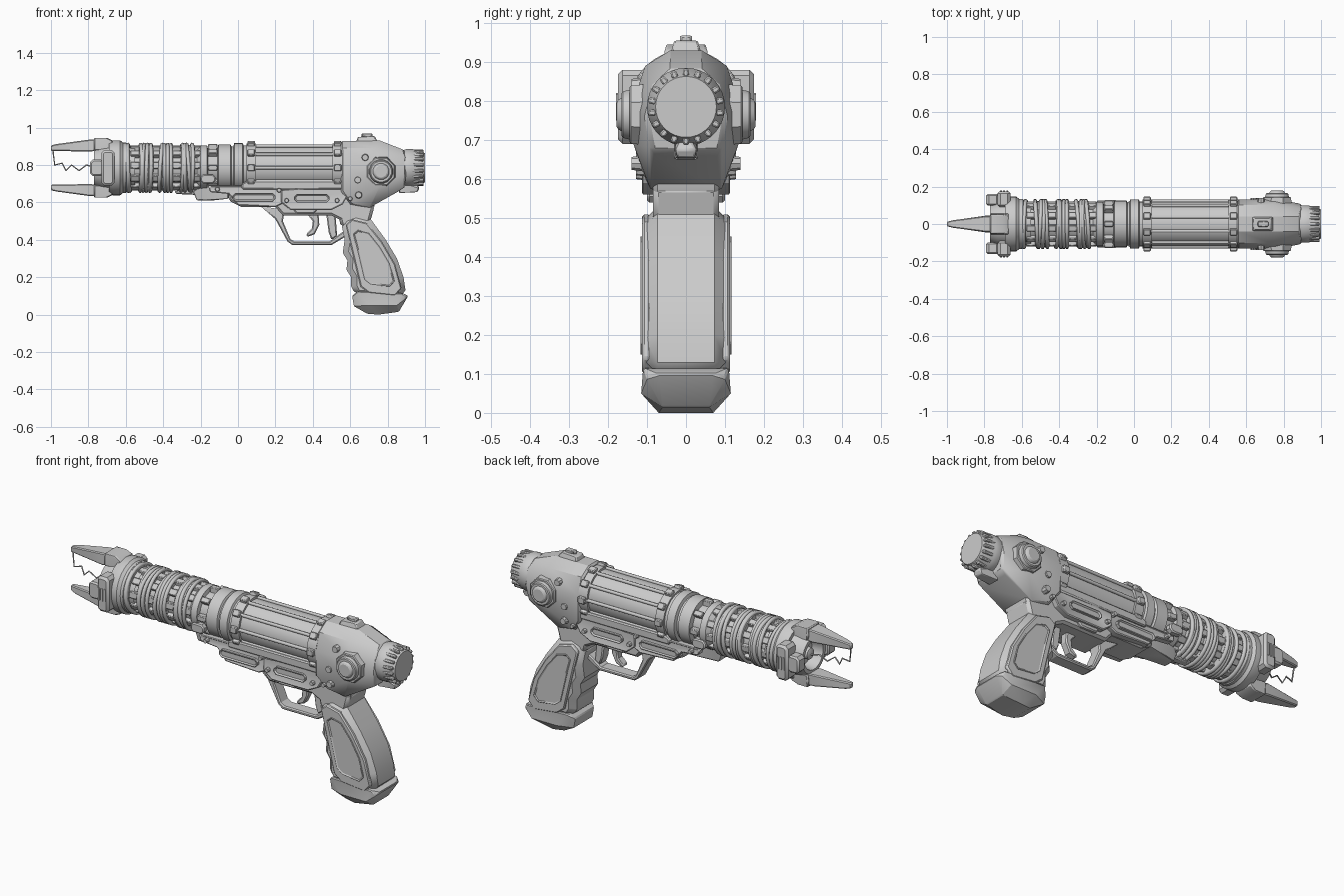
import bpy, bmesh, math, random
from mathutils import Vector, Matrix

if "Cube" in bpy.data.objects:
    bpy.data.objects.remove(bpy.data.objects["Cube"])
random.seed(4)
AXIS = 0.785  # height of the barrel centre line

grey = bpy.data.materials.new("light grey")
grey.use_nodes = True
COLOUR = (0.6, 0.6, 0.6, 1)
grey.diffuse_color = COLOUR
grey.node_tree.nodes["Principled BSDF"].inputs["Base Color"].default_value = COLOUR


def finish(name, bm, bevel=0.0, smooth=30):
    bmesh.ops.recalc_face_normals(bm, faces=bm.faces)
    mesh = bpy.data.meshes.new(name)
    bm.to_mesh(mesh)
    bm.free()
    mesh.materials.append(grey)
    ob = bpy.data.objects.new(name, mesh)
    bpy.context.collection.objects.link(ob)
    if bevel:
        mod = ob.modifiers.new("bevel", "BEVEL")
        mod.width, mod.segments, mod.limit_method = bevel, 1, "ANGLE"
        mod.angle_limit = math.radians(50)
    bpy.ops.object.select_all(action="DESELECT")
    ob.select_set(True)
    bpy.context.view_layer.objects.active = ob
    bpy.ops.object.shade_smooth_by_angle(angle=math.radians(smooth))
    return ob


def lathe(name, profile, segs=32, z=AXIS):
    """Spin (x, radius) pairs about the barrel line."""
    bm = bmesh.new()
    vs = [bm.verts.new((x, 0, z + r)) for x, r in profile]
    es = [bm.edges.new(p) for p in zip(vs, vs[1:])]
    bmesh.ops.spin(bm, geom=vs + es, cent=(0, 0, z), axis=(1, 0, 0), angle=math.tau, steps=segs)
    bmesh.ops.remove_doubles(bm, verts=bm.verts, dist=1e-4)
    return finish(name, bm)


def slab(name, pts, y0, y1, bevel=0.006, inset=0, depth=0):
    """Extrude an (x, z) outline across y; optionally inset its outward caps."""
    bm = bmesh.new()
    face = bm.faces.new([bm.verts.new((x, y0, z)) for x, z in pts])
    ext = bmesh.ops.extrude_face_region(bm, geom=[face])["geom"]
    for v in ext:
        if isinstance(v, bmesh.types.BMVert):
            v.co.y = y1
    bm.faces.ensure_lookup_table()
    bmesh.ops.recalc_face_normals(bm, faces=bm.faces)
    if inset:
        caps = [f for f in bm.faces if abs(f.normal.y) > 0.9 and f.calc_center_median().y * f.normal.y > 0]
        bmesh.ops.inset_region(bm, faces=caps, thickness=inset, depth=depth)
    return finish(name, bm, bevel)


def sides(name, pts, y0, y1, **kw):
    for side, s in (("left", -1), ("right", 1)):
        side = "left" if s > 0 else "right"
        slab(side + "_" + name, pts, s * y0, s * y1, **kw)


def rect(x0, x1, z0, z1, cut=0.015):
    return [(x0 + cut, z0), (x1 - cut, z0), (x1, z0 + cut), (x1, z1 - cut),
            (x1 - cut, z1), (x0 + cut, z1), (x0, z1 - cut), (x0, z0 + cut)]


def hull(name, pts, flip=False, bevel=0.005):
    """Convex solid from half points mirrored across y."""
    bm = bmesh.new()
    for x, y, z in pts:
        for s in (1, -1):
            bm.verts.new((x, s * y, 2 * AXIS - z if flip else z))
    out = bmesh.ops.convex_hull(bm, input=bm.verts)
    bmesh.ops.delete(bm, geom=out["geom_interior"], context="VERTS")
    bmesh.ops.dissolve_limit(bm, angle_limit=0.03, verts=bm.verts, edges=bm.edges)
    return finish(name, bm, bevel)


def ring_blocks(name, x, r, size, count, start=0.0, bevel=0.004):
    """Identical blocks spread around the barrel, joined as one object."""
    bm = bmesh.new()
    for i in range(count):
        m = (Matrix.Translation((x, 0, AXIS)) @ Matrix.Rotation(start + math.tau * i / count, 4, "X")
             @ Matrix.Translation((0, 0, r)) @ Matrix.Diagonal((*size, 1)))
        bmesh.ops.create_cube(bm, size=1, matrix=m)
    return finish(name, bm, bevel)


def wire(name, pts, radius, closed=False, sides_n=1):
    curve = bpy.data.curves.new(name, "CURVE")
    curve.dimensions = "3D"
    curve.bevel_depth, curve.bevel_resolution = radius, sides_n
    sp = curve.splines.new("POLY")
    sp.points.add(len(pts) - 1)
    for p, co in zip(sp.points, pts):
        p.co = (*co, 1)
    sp.use_cyclic_u = closed
    curve.use_fill_caps = True
    curve.materials.append(grey)
    ob = bpy.data.objects.new(name, curve)
    bpy.context.collection.objects.link(ob)


def studs(name, spots, r, y0, y1, segs=8):
    bm = bmesh.new()
    for x, z in spots:
        for s in (1, -1):
            m = Matrix.Translation((x, s * (y0 + y1) / 2, z)) @ Matrix.Rotation(-s * math.pi / 2, 4, "X")
            bmesh.ops.create_cone(bm, cap_ends=True, segments=segs, radius1=r, radius2=r * 0.75,
                                  depth=y1 - y0, matrix=m)
    finish(name, bm)


# Muzzle: hollow emitter, collar, prongs and side clamps
lathe("muzzle", [(-.71, 0), (-.71, .07), (-.77, .08), (-.77, .1), (-.73, .115), (-.69, .12), (-.69, .14),
                 (-.67, .147), (-.63, .147), (-.615, .135), (-.6, .135), (-.59, .11), (-.55, .11)])
lathe("emitter_tip", [(-.71, .035), (-.75, .03), (-.765, 0)], 12)
for label, flip in (("upper", False), ("lower", True)):
    hull(label + "_prong", [(-1, .012, .875), (-1, .012, .905), (-.97, .02, .912), (-.8, .042, .935),
                            (-.72, .042, .94), (-.72, .045, .88), (-.79, .045, .872)], flip)
    hull(label + "_prong_base", [(-.77, .055, .88), (-.77, .05, .945), (-.7, .05, .945),
                                 (-.67, .055, .93), (-.67, .055, .88)], flip)
sides("clamp", rect(-.73, -.66, .69, .88), .09, .175, bevel=.012)
sides("clamp_stub", rect(-.79, -.72, .74, .83), .1, .16, bevel=.008)
for x in (-.712, -.695, -.678):
    sides("clamp_rib", rect(x - .005, x + .005, .75, .82, .003), .17, .18, bevel=0)
arc = [(-.99, .88), (-.98, .80), (-.94, .81), (-.92, .77), (-.89, .8), (-.85, .77), (-.81, .8), (-.76, .785)]
wire("spark", [(x, random.uniform(-.012, .012), z) for x, z in arc], .004)

# Barrel core with wound coils and spacer blocks
lathe("barrel_core", [(-.6, .1), (-.22, .1), (-.2, .12), (-.165, .12), (-.16, .1), (-.11, .1), (-.105, .125),
                      (-.04, .125), (-.035, .115), (-.025, .115), (-.02, .132), (.025, .132), (.03, .12), (.06, .12)])
for i, x in enumerate((-.6, -.495, -.385, -.275)):
    w = .02 if i == 0 else .032
    lathe(f"coil_bed_{i}", [(x - w, .1), (x - w, .122), (x + w, .122), (x + w, .1)])
    for j in range(4):
        cx, tilt, turn = x + (j - 1.5) * w * .55, random.uniform(-.012, .012), random.random() * 6
        loop = [(cx + tilt * math.sin(a + turn), .124 * math.cos(a), AXIS + .124 * math.sin(a))
                for a in (math.tau * k / 32 for k in range(32))]
        wire(f"coil_{i}_{j}", loop, .011, True)
for i, x in enumerate((-.55, -.44, -.33, -.225)):
    ring_blocks(f"spacer_blocks_{i}", x, .105, (.05, .035, .03), 10, .2)
ring_blocks("barrel_clips", -.135, .11, (.05, .03, .035), 8)
sides("barrel_lug", rect(-.2, -.12, .70, .75), .09, .125)

# Power cell: smooth cylinder, guide rods and toothed end collars
lathe("power_cell", [(.06, .118), (.53, .118)])
for label, xs in (("front", (.045, .095)), ("rear", (.505, .56))):
    a, b = xs
    lathe(label + "_collar", [(a, .1), (a, .13), (b, .13), (b, .1)])
    ring_blocks(label + "_collar_teeth", (a + b) / 2, .133, (.04, .035, .026), 10, math.pi / 10)
for i in range(10):
    t = math.pi / 10 + math.tau * i / 10
    y, z = .122 * math.sin(t), AXIS + .122 * math.cos(t)
    wire(f"guide_rod_{i}", [(.06, y, z), (.54, y, z)], .009, sides_n=2)

# Receiver housing
hull("receiver", [(.55, .04, .928), (.55, .1, .89), (.55, .13, .8), (.55, .125, .66), (.6, .1, .59),
                  (.76, .04, .93), (.74, .105, .89), (.76, .135, .8), (.76, .135, .69), (.7, .09, .57),
                  (.89, .04, .88), (.9, .085, .84), (.9, .105, .76), (.89, .09, .68), (.86, .08, .66)], bevel=.01)
hull("top_sight", [(.63, .04, .92), (.75, .04, .92), (.64, .03, .95), (.73, .03, .955)])
for s in (1, -1):
    hull("sight_blade", [(.66, 0, .94), (.66, .015, .968), (.72, .015, .968), (.72, .015, .94)])  if s > 0 else None
for label, s in (("left", 1), ("right", -1)):
    # Round side caps with a stepped, faceted rim
    bm = bmesh.new()
    for r1, r2, y0, y1, n in ((.085, .08, .1, .145, 8), (.066, .06, .14, .165, 16), (.048, .036, .16, .178, 12)):
        m = Matrix.Translation((.765, s * (y0 + y1) / 2, .765)) @ Matrix.Rotation(-s * math.pi / 2, 4, "X")
        bmesh.ops.create_cone(bm, cap_ends=True, segments=n, radius1=r1, radius2=r2, depth=y1 - y0,
                              matrix=m @ Matrix.Rotation(math.pi / n, 4, "Z"))
    finish(label + "_side_cap", bm, .004)

# Rear knob with flutes and the stub under it
lathe("rear_knob", [(.87, .09), (.9, .1), (.93, .1), (.99, .082), (1, .078), (1, 0)], 36)
ring_blocks("knob_flutes", .95, .087, (.085, .016, .022), 18)
hull("rear_stub", [(.86, .03, .65), (.86, .03, .71), (.96, .022, .655), (.97, .026, .675), (.96, .015, .695)])

# Lower frame with layered side plates
slab("lower_frame", [(-.05, .69), (-.05, .61), (.02, .575), (.2, .575), (.24, .53), (.5, .53), (.56, .5),
                     (.69, .5), (.73, .58), (.73, .68)], -.085, .085, .012)
sides("fore_plate", [(-.16, .69), (-.15, .655), (-.05, .645), (0, .585), (.2, .575), (.25, .6), (.25, .69)],
      .07, .112, inset=.012, depth=-.006)
sides("fore_panel", rect(-.03, .2, .605, .65), .1, .124, inset=.01, depth=-.008, bevel=.004)
sides("rear_plate", [(.23, .67), (.23, .6), (.28, .56), (.5, .56), (.56, .59), (.6, .66), (.56, .69)],
      .07, .116, inset=.012, depth=-.006)
sides("rear_panel", rect(.3, .49, .6, .645), .1, .126, inset=.01, depth=-.01, bevel=.004)
sides("cell_cradle", [(.02, .67), (.6, .67), (.6, .7), (.55, .715), (.05, .715), (.02, .7)], .06, .118)
sides("frame_block", rect(.3, .42, .54, .575), .07, .1)
studs("frame_bolts", [(-.11, .67), (.22, .665), (.26, .61), (.53, .61), (.6, .62)], .014, .1, .128)
studs("pivot_bolts", [(.645, .64), (.68, .84), (.64, .72)], .022, .1, .14)
hull("fore_lug", [(-.24, .03, .66), (-.22, .03, .61), (-.14, .03, .61), (-.05, .06, .62), (-.05, .06, .69), (-.2, .05, .69)])
hull("cable_block", [(-.34, .02, .66), (-.33, .02, .645), (-.22, .02, .64), (-.22, .02, .68)])

# Trigger and guard
slab("trigger_guard", [(.12, .58), (.2, .51), (.265, .39), (.29, .372), (.5, .372), (.58, .42), (.57, .45),
                       (.49, .392), (.3, .392), (.28, .405), (.24, .5), (.25, .56)], -.035, .035)
slab("trigger", [(.36, .55), (.43, .55), (.435, .48), (.41, .43), (.37, .415), (.365, .43), (.395, .46), (.4, .5)],
     -.022, .022)
slab("trigger_spur", [(.47, .55), (.52, .55), (.53, .42), (.5, .4), (.485, .44)], -.03, .03)

# Grip with finger notches, framed side panels and a heel
slab("grip_neck", [(.53, .56), (.55, .47), (.7, .47), (.73, .58), (.66, .62)], -.085, .085, .015)
slab("grip", [(.55, .5), (.57, .4), (.56, .33), (.585, .29), (.58, .24), (.605, .2), (.605, .15), (.63, .1),
              (.9, .1), (.885, .2), (.85, .3), (.79, .4), (.71, .51), (.63, .53)], -.103, .103, .03)
panel = [(.575, .48), (.60, .38), (.655, .15), (.70, .115), (.84, .1), (.875, .14), (.84, .27), (.77, .39), (.69, .49), (.61, .51)]
sides("grip_panel", panel, .09, .113, inset=.02, depth=0, bevel=.006)
mid = Vector((.73, .29))
small = [tuple(mid + (Vector(p) - mid) * .74) for p in panel]
sides("grip_inlay", small, .1, .119, inset=.012, depth=-.008, bevel=.003)
hull("grip_heel", [(.61, .08, .1), (.64, .11, .125), (.88, .11, .115), (.91, .07, .1), (.9, .1, .09),
                   (.62, .08, .045), (.7, .115, .05), (.85, .115, .05), (.69, .06, .005), (.75, .07, 0),
                   (.86, .06, .015)])
